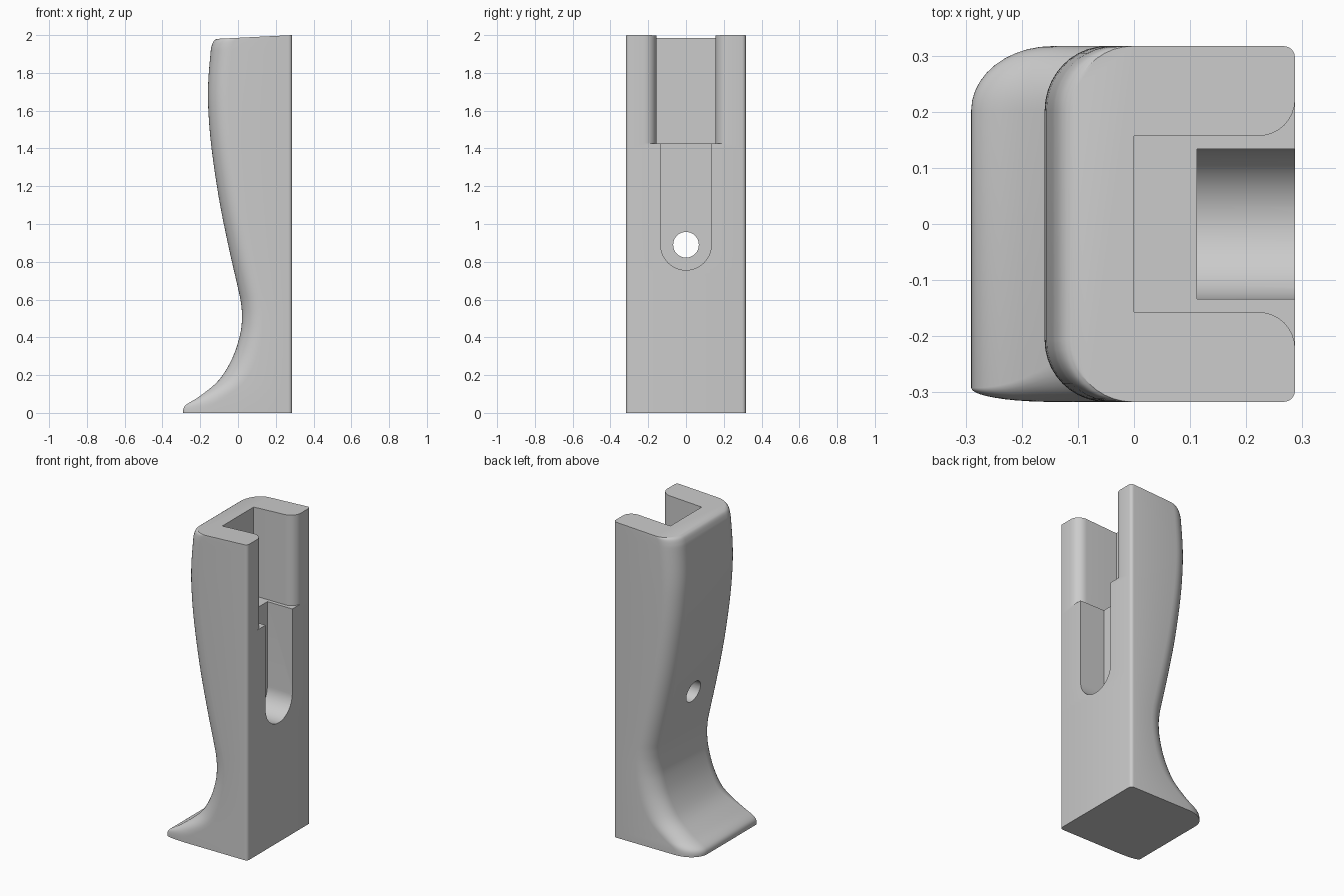
import bpy, bmesh, math

if "Cube" in bpy.data.objects:
    bpy.data.objects.remove(bpy.data.objects["Cube"], do_unlink=True)

grey = bpy.data.materials.new("plain grey")
grey.use_nodes = True
grey.diffuse_color = (0.6, 0.6, 0.6, 1)
grey.node_tree.nodes["Principled BSDF"].inputs["Base Color"].default_value = grey.diffuse_color

BACK, HALF = 0.287, 0.317


def make_object(name, bm):
    bmesh.ops.recalc_face_normals(bm, faces=bm.faces)
    mesh = bpy.data.meshes.new(name)
    bm.to_mesh(mesh)
    bm.free()
    mesh.materials.append(grey)
    obj = bpy.data.objects.new(name, mesh)
    bpy.context.collection.objects.link(obj)
    return obj


def spline(points, steps):
    """Smooth curve through the points."""
    pts = [points[0]] + points + [points[-1]]
    out = []
    for p, a, b, q in zip(pts, pts[1:], pts[2:], pts[3:]):
        for i in range(steps):
            t = i / steps
            out.append([0.5 * (2 * m + (n - k) * t + (2 * k - 5 * m + 4 * n - l) * t * t
                               + (3 * m - k - 3 * n + l) * t ** 3)
                        for k, m, n, l in zip(p, a, b, q)])
    return out + [list(points[-1])]


def corner(cx, cy, rx, ry, start, n):
    """Quarter ellipse, counter-clockwise from the start angle."""
    angles = [math.radians(start + 90 * i / n) for i in range(n + 1)]
    return [(cx + rx * math.cos(a), cy + ry * math.sin(a)) for a in angles]


def smoothstep(a, b, v):
    t = max(0, min(1, (v - a) / (b - a)))
    return t * t * (3 - 2 * t)


def extrude(name, outline, vector):
    bm = bmesh.new()
    face = bm.faces.new([bm.verts.new(p) for p in outline])
    new = bmesh.ops.extrude_face_region(bm, geom=[face], use_keep_orig=True)["geom"]
    bmesh.ops.translate(bm, vec=vector, verts=[v for v in new if isinstance(v, bmesh.types.BMVert)])
    return make_object(name, bm)


# Grip body: rounded sections stacked along the curved front profile
profile = [(-0.29, 0), (-0.288, 0.025), (-0.268, 0.048), (-0.2, 0.09), (-0.1, 0.175),
           (-0.03, 0.29), (0.01, 0.41), (0.021, 0.5), (0.016, 0.58), (0, 0.66),
           (-0.05, 0.88), (-0.1, 1.13), (-0.14, 1.4), (-0.157, 1.6), (-0.158, 1.75),
           (-0.146, 1.92), (-0.139, 1.965), (-0.128, 1.99), (-0.112, 2)]
bm = bmesh.new()
rings = []
for x, z in spline(profile, 4):
    rx = 0.145 - 0.035 * smoothstep(0.1, 0.5, z)
    ry = 0.025 + 0.085 * smoothstep(0.04, 0.22, z)
    section = (corner(BACK - 0.02, HALF - 0.02, 0.02, 0.02, 0, 4)
               + corner(x + rx, HALF - 0.115, rx, 0.115, 90, 10)
               + corner(x + rx, ry - HALF, rx, ry, 180, 10)
               + corner(BACK - 0.02, 0.02 - HALF, 0.02, 0.02, 270, 4))
    # The top end slopes down toward the front
    rings.append([bm.verts.new((px, py, z - 0.05 * (BACK - px) * smoothstep(1.6, 2, z)))
                  for px, py in section])
for low, high in zip(rings, rings[1:]):
    for i in range(len(low)):
        j = (i + 1) % len(low)
        bm.faces.new((low[i], low[j], high[j], high[i]))
bm.faces.new(rings[0])
bm.faces.new(rings[-1])
grip = make_object("grip_body", bm)

# Upper channel cutter with flared mouth
flare = [(x, y) for x, y in corner(0.222, 0.222, 0.065, 0.065, 270, 8)]
half = [(0, 0.157)] + flare + [(0.4, 0.222)]
channel = [(x, y, 1.425) for x, y in half] + [(x, -y, 1.425) for x, y in reversed(half)]
cutters = [extrude("channel_cutter", channel, (0, 0, 1))]

# Round-ended slot cutter
arc = [math.pi + math.pi * i / 24 for i in range(25)]
slot = [(0.112, 0.134 * math.cos(a), 0.89 + 0.134 * math.sin(a)) for a in arc]
slot += [(0.112, 0.134, 1.5), (0.112, -0.134, 1.5)]
cutters.append(extrude("slot_cutter", slot, (0.5, 0, 0)))

# Bolt hole cutter through to the front
hole = [(-0.5, 0.068 * math.cos(math.tau * i / 32), 0.89 + 0.068 * math.sin(math.tau * i / 32))
        for i in range(32)]
cutters.append(extrude("hole_cutter", hole, (1, 0, 0)))

bpy.context.view_layer.objects.active = grip
for cutter in cutters:
    cutter.hide_render = True
    mod = grip.modifiers.new(cutter.name, "BOOLEAN")
    mod.operation, mod.solver, mod.object = "DIFFERENCE", "EXACT", cutter
    bpy.ops.object.modifier_apply(modifier=mod.name)
    bpy.data.objects.remove(cutter, do_unlink=True)

bpy.ops.object.select_all(action="DESELECT")
grip.select_set(True)
bpy.ops.object.shade_smooth_by_angle(angle=math.radians(30))
